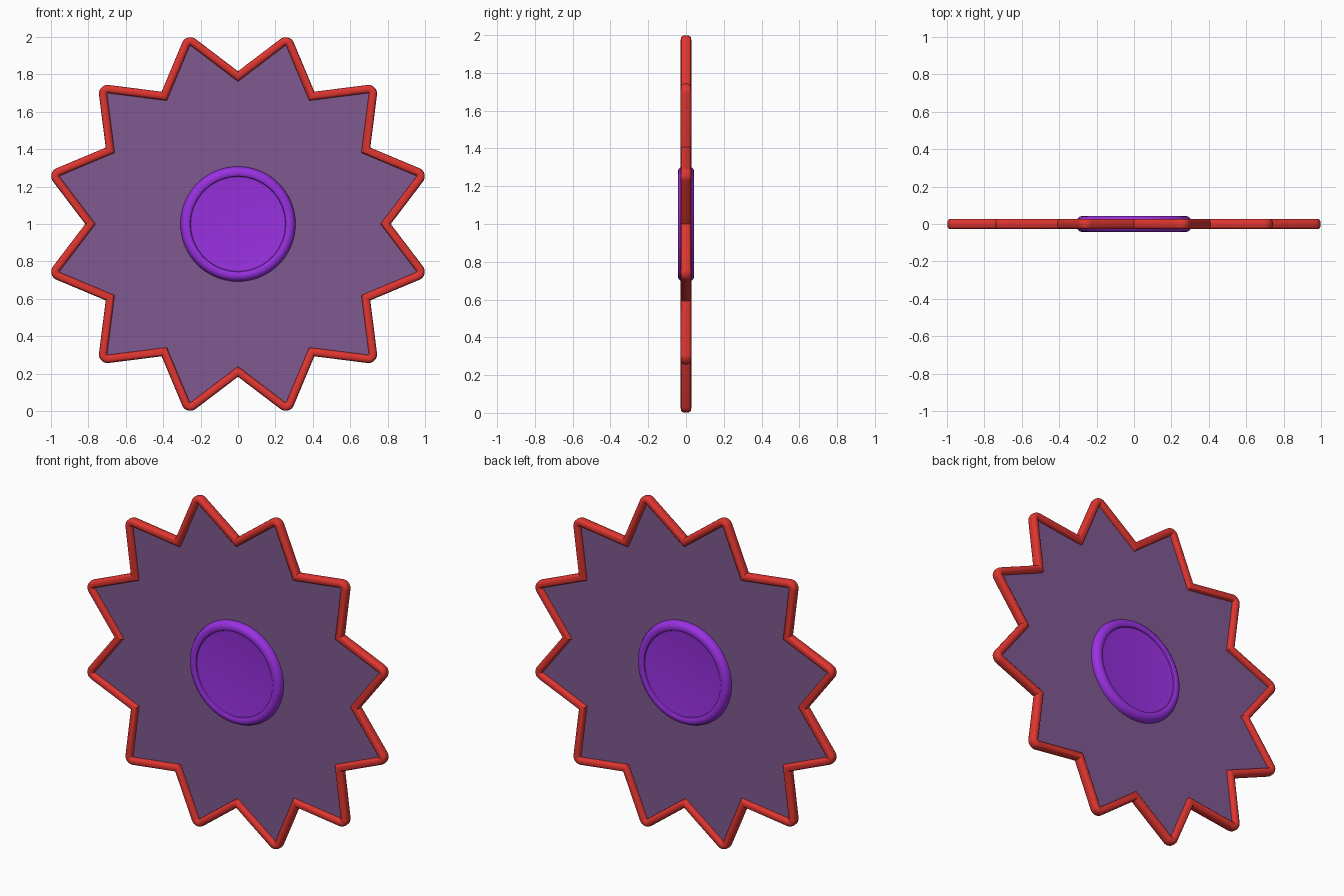
import bpy, bmesh, math
from mathutils import Vector

if "Cube" in bpy.data.objects:
    bpy.data.objects.remove(bpy.data.objects["Cube"])

CENTRE_Z = 1.0
POINTS = 12


def material(name, rgb):
    lin = [c / 12.92 if c <= 0.04045 else ((c + 0.055) / 1.055) ** 2.4 for c in rgb]
    m = bpy.data.materials.new(name)
    m.diffuse_color = (*lin, 1)
    m.use_nodes = True
    m.node_tree.nodes["Principled BSDF"].inputs["Base Color"].default_value = m.diffuse_color
    return m


def finish(bm, name, mat, angle=40):
    bmesh.ops.recalc_face_normals(bm, faces=bm.faces)
    me = bpy.data.meshes.new(name)
    bm.to_mesh(me)
    bm.free()
    me.materials.append(mat)
    ob = bpy.data.objects.new(name, me)
    bpy.context.collection.objects.link(ob)
    bpy.context.view_layer.objects.active = ob
    ob.select_set(True)
    bpy.ops.object.shade_smooth_by_angle(angle=math.radians(angle))
    ob.select_set(False)
    return ob


def star_outline(valley=0.789, tip=0.985, tip_round=0.025, steps=8):
    """Star centreline: sharp valleys, tips rounded by an arc tangent to both sides."""
    pts = []
    half = math.pi / POINTS
    for k in range(POINTS):
        a = 2 * half * k
        v = Vector((math.cos(a), math.sin(a))) * valley
        c = Vector((math.cos(a + half), math.sin(a + half))) * tip
        back = v - c
        # half of the arc sweep, measured from the tip direction
        to_tangent = math.acos(tip_round / back.length)
        valley_dir = abs((math.atan2(back.y, back.x) - (a + half) + math.pi) % (2 * math.pi) - math.pi)
        sweep = valley_dir - to_tangent
        pts.append(v)
        for i in range(steps + 1):
            t = a + half - sweep + 2 * sweep * i / steps
            pts.append(c + Vector((math.cos(t), math.sin(t))) * tip_round)
    return pts


def rim_section(half_w=0.022, half_d=0.028, n=16):
    """Rounded, slightly squared cross-section (superellipse)."""
    out = []
    for i in range(n):
        t = 2 * math.pi * i / n
        c, s = math.cos(t), math.sin(t)
        out.append((half_w * math.copysign(abs(c) ** 0.75, c),
                    half_d * math.copysign(abs(s) ** 0.75, s)))
    return out


red = material("red", (0.88, 0.21, 0.19))
violet = material("violet", (0.60, 0.19, 0.88))
dusky = material("dusky purple", (0.50, 0.35, 0.57))

outline = star_outline()
count = len(outline)

# star plate: thin flat web inside the rim
bm = bmesh.new()
front = [bm.verts.new((p.x, -0.003, CENTRE_Z + p.y)) for p in outline]
back = [bm.verts.new((p.x, 0.003, CENTRE_Z + p.y)) for p in outline]
bm.faces.new(front)
bm.faces.new(back[::-1])
for i in range(count):
    j = (i + 1) % count
    bm.faces.new((front[i], back[i], back[j], front[j]))
finish(bm, "star_plate", dusky)

# star rim: cross-section swept round the outline with mitred corners
bm = bmesh.new()
rings = []
for i, p in enumerate(outline):
    d0 = (p - outline[i - 1]).normalized()
    d1 = (outline[(i + 1) % count] - p).normalized()
    n0, n1 = Vector((d0.y, -d0.x)), Vector((d1.y, -d1.x))
    mitre = (n0 + n1).normalized()
    mitre /= mitre.dot(n0)
    ring = []
    for w, d in rim_section():
        q = p + mitre * w
        ring.append(bm.verts.new((q.x, d, CENTRE_Z + q.y)))
    rings.append(ring)
for i in range(count):
    a, b = rings[i], rings[(i + 1) % count]
    for k in range(len(a)):
        m = (k + 1) % len(a)
        bm.faces.new((a[k], b[k], b[m], a[m]))
finish(bm, "star_rim", red)

# hub: rounded disc with a recessed face on both sides, turned about y
half_profile = [(0.23, 0.028), (0.253, 0.031), (0.256, 0.038), (0.265, 0.042), (0.277, 0.043),
                (0.289, 0.040), (0.299, 0.032), (0.305, 0.020), (0.3075, 0.008)]
profile = half_profile + [(r, -y) for r, y in reversed(half_profile)]
SEG = 72
bm = bmesh.new()
loops = []
for r, y in profile:
    loops.append([bm.verts.new((r * math.cos(2 * math.pi * s / SEG), y,
                                CENTRE_Z + r * math.sin(2 * math.pi * s / SEG))) for s in range(SEG)])
for a, b in zip(loops, loops[1:]):
    for s in range(SEG):
        t = (s + 1) % SEG
        bm.faces.new((a[s], a[t], b[t], b[s]))
bm.faces.new(loops[0])
bm.faces.new(loops[-1])
finish(bm, "hub", violet, 30)
